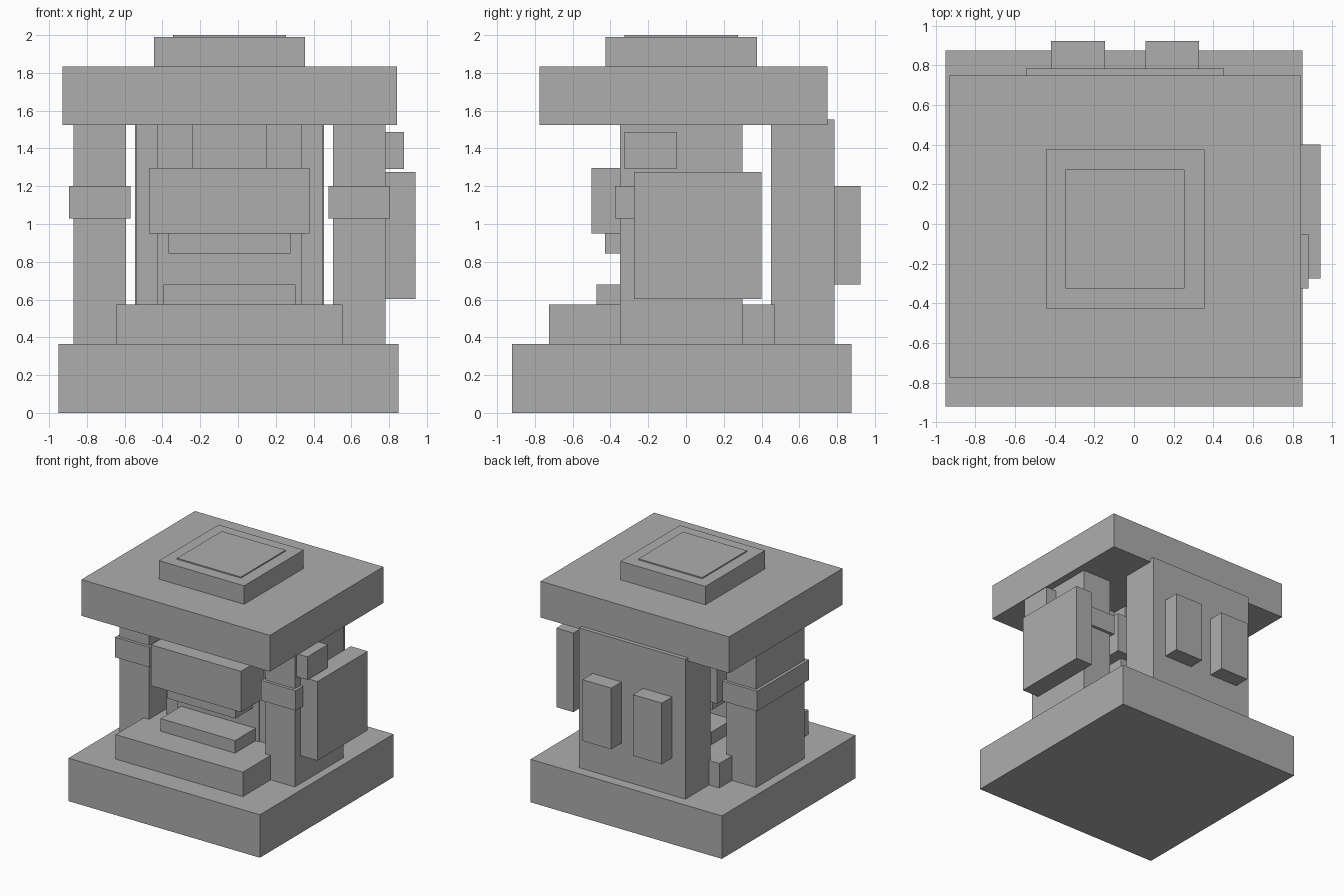
import bpy
import bmesh
from mathutils import Matrix, Vector

cube = bpy.data.objects.get("Cube")
if cube:
    bpy.data.objects.remove(cube, do_unlink=True)

GREY = (0.42, 0.42, 0.42, 1)
stone = bpy.data.materials.new("grey stone")
stone.use_nodes = True
stone.diffuse_color = GREY
stone.node_tree.nodes["Principled BSDF"].inputs["Base Color"].default_value = GREY

AXIS = -0.045  # x of the building's centre line


def box(name, x, y, z):
    """Flat-shaded block from its extents along each axis."""
    low, high = Vector((x[0], y[0], z[0])), Vector((x[1], y[1], z[1]))
    bm = bmesh.new()
    bmesh.ops.create_cube(bm, size=1)
    bm.transform(Matrix.Translation((low + high) / 2) @ Matrix.Diagonal((*(high - low), 1)))
    mesh = bpy.data.meshes.new(name)
    bm.to_mesh(mesh)
    bm.free()
    mesh.materials.append(stone)
    obj = bpy.data.objects.new(name, mesh)
    bpy.context.collection.objects.link(obj)


def centred(name, width, y, z):
    """Block centred on the centre line."""
    box(name, (AXIS - width / 2, AXIS + width / 2), y, z)


def pair(name, near, far, y, z):
    """Two blocks mirrored across the centre line."""
    for side, s in (("left", 1), ("right", -1)):
        box(f"{side}_{name}", sorted((AXIS + s * near, AXIS + s * far)), y, z)


# Base and steps
box("base", (-0.95, 0.85), (-0.92, 0.875), (0, 0.365))
centred("platform", 1.195, (-0.725, 0.47), (0.365, 0.573))
centred("upper_step", 0.70, (-0.475, 0.22), (0.573, 0.68))

# Side pillars with collars
pair("pillar", 0.547, 0.825, (-0.35, 0.30), (0.365, 1.525))
pair("pillar_collar", 0.525, 0.85, (-0.375, 0.325), (1.03, 1.20))

# Inner screen, hanging beam and its neck
centred("inner_screen", 0.985, (-0.19, -0.07), (0.573, 1.525))
centred("inner_panel", 0.765, (-0.20, -0.06), (0.573, 1.525))
centred("beam", 0.845, (-0.50, 0.25), (0.95, 1.297))
centred("beam_lip", 0.645, (-0.43, 0.17), (0.843, 0.95))
centred("beam_neck", 0.395, (-0.325, 0.07), (1.297, 1.525))

# Back wall with two raised panels
centred("back_wall", 1.0, (0.45, 0.785), (0.365, 1.553))
pair("back_panel", 0.102, 0.373, (0.785, 0.923), (0.68, 1.20))

# Attachments on one side pillar
box("side_panel", (0.78, 0.94), (-0.275, 0.40), (0.603, 1.275))
box("side_block", (0.78, 0.88), (-0.325, -0.05), (1.292, 1.488))

# Roof
box("roof_slab", (-0.93, 0.842), (-0.775, 0.75), (1.525, 1.833))
centred("roof_cap", 0.80, (-0.425, 0.375), (1.833, 1.99))
centred("roof_plate", 0.60, (-0.325, 0.275), (1.99, 2.0))
